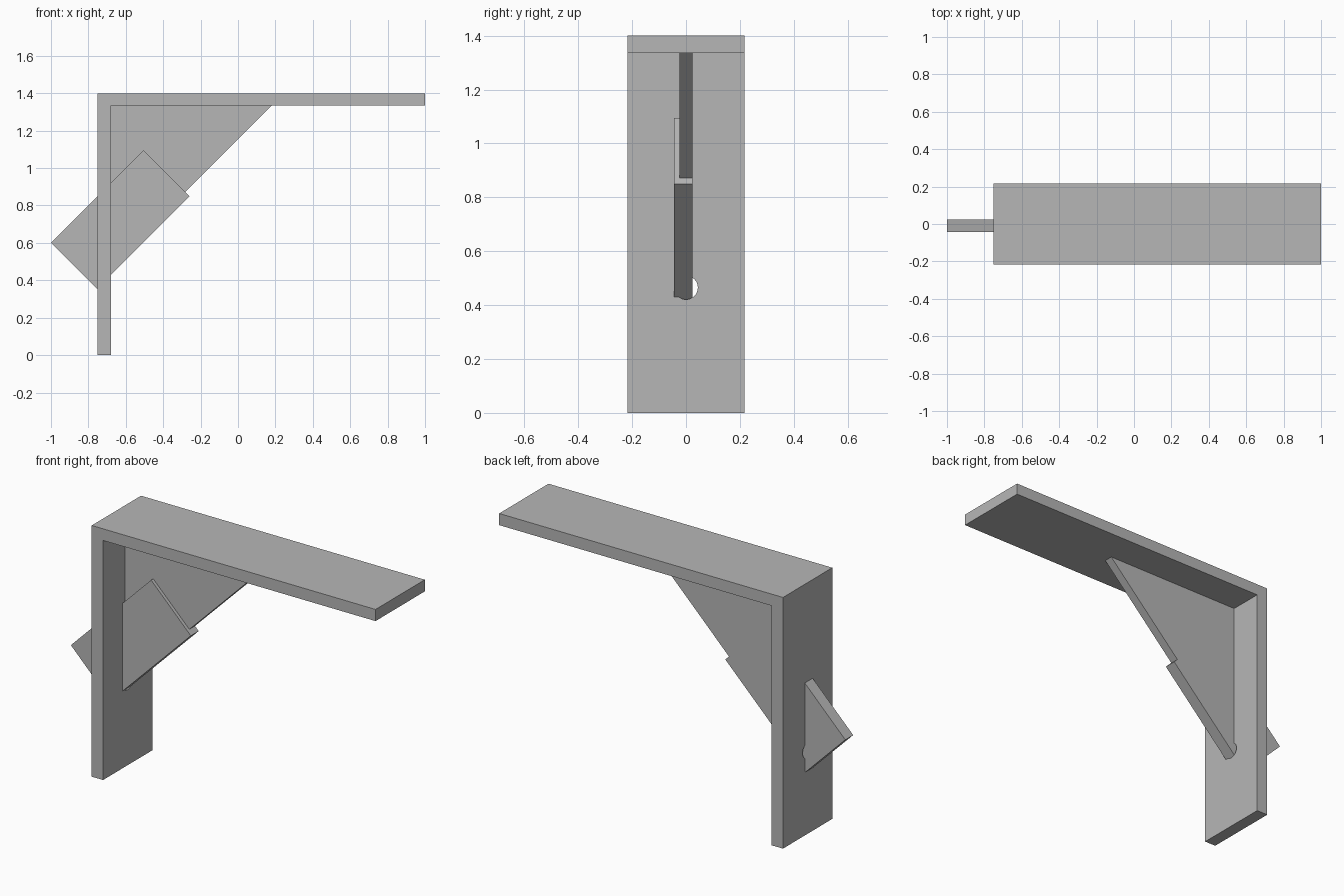
import bpy
import bmesh
import math

cube = bpy.data.objects.get("Cube")
if cube:
    bpy.data.objects.remove(cube, do_unlink=True)

grey = bpy.data.materials.new("plain grey")
grey.use_nodes = True
GREY = (0.47, 0.47, 0.47, 1)
grey.diffuse_color = GREY
grey.node_tree.nodes["Principled BSDF"].inputs["Base Color"].default_value = GREY


def slab(name, profile, y_front, y_back):
    """Extrude an outline in the x-z plane from y_front to y_back."""
    bm = bmesh.new()
    face = bm.faces.new([bm.verts.new((x, y_front, z)) for x, z in profile])
    extruded = bmesh.ops.extrude_face_region(bm, geom=[face])["geom"]
    moved = [g for g in extruded if isinstance(g, bmesh.types.BMVert)]
    bmesh.ops.translate(bm, verts=moved, vec=(0, y_back - y_front, 0))
    bmesh.ops.recalc_face_normals(bm, faces=bm.faces)
    mesh = bpy.data.meshes.new(name)
    bm.to_mesh(mesh)
    bm.free()
    mesh.materials.append(grey)
    obj = bpy.data.objects.new(name, mesh)
    bpy.context.collection.objects.link(obj)
    return obj


# Shared dimensions
left, inner, right = -0.75, -0.68, 1.0
under, top = 1.335, 1.4
half_width = 0.217
back = 0.025

# Upright leg and long shelf in one piece
bracket = slab("angle_bracket",
               [(left, 0), (inner, 0), (inner, under), (right, under),
                (right, top), (left, top)], -half_width, half_width)

# Round hole through the upright leg
bpy.ops.mesh.primitive_cylinder_add(vertices=32, radius=0.044, depth=0.3,
                                    location=((left + inner) / 2, 0, 0.465),
                                    rotation=(0, math.pi / 2, 0))
cutter = bpy.context.object
cutter.name = "hole_cutter"
cutter.hide_render = True
cutter.data.materials.append(grey)
hole = bracket.modifiers.new("hole", 'BOOLEAN')
hole.operation = 'DIFFERENCE'
hole.solver = 'EXACT'
hole.object = cutter
bpy.ops.object.select_all(action='DESELECT')
bracket.select_set(True)
bpy.context.view_layer.objects.active = bracket
bpy.ops.object.modifier_apply(modifier="hole")
bpy.data.objects.remove(cutter, do_unlink=True)
bpy.ops.object.shade_smooth_by_angle(angle=math.radians(30))

# Tilted rectangular plate passing through the leg
slab("tilted_plate",
     [(-1, 0.6), (-0.505, 1.095), (-0.26, 0.85), (-0.755, 0.355)],
     -0.044, back)

# Thin corner brace, trimmed where it meets the plate
slab("corner_brace",
     [(inner, under), (0.18, under), (-0.2825, 0.8725), (-0.505, 1.095),
      (inner, 0.92)], -back, back)
